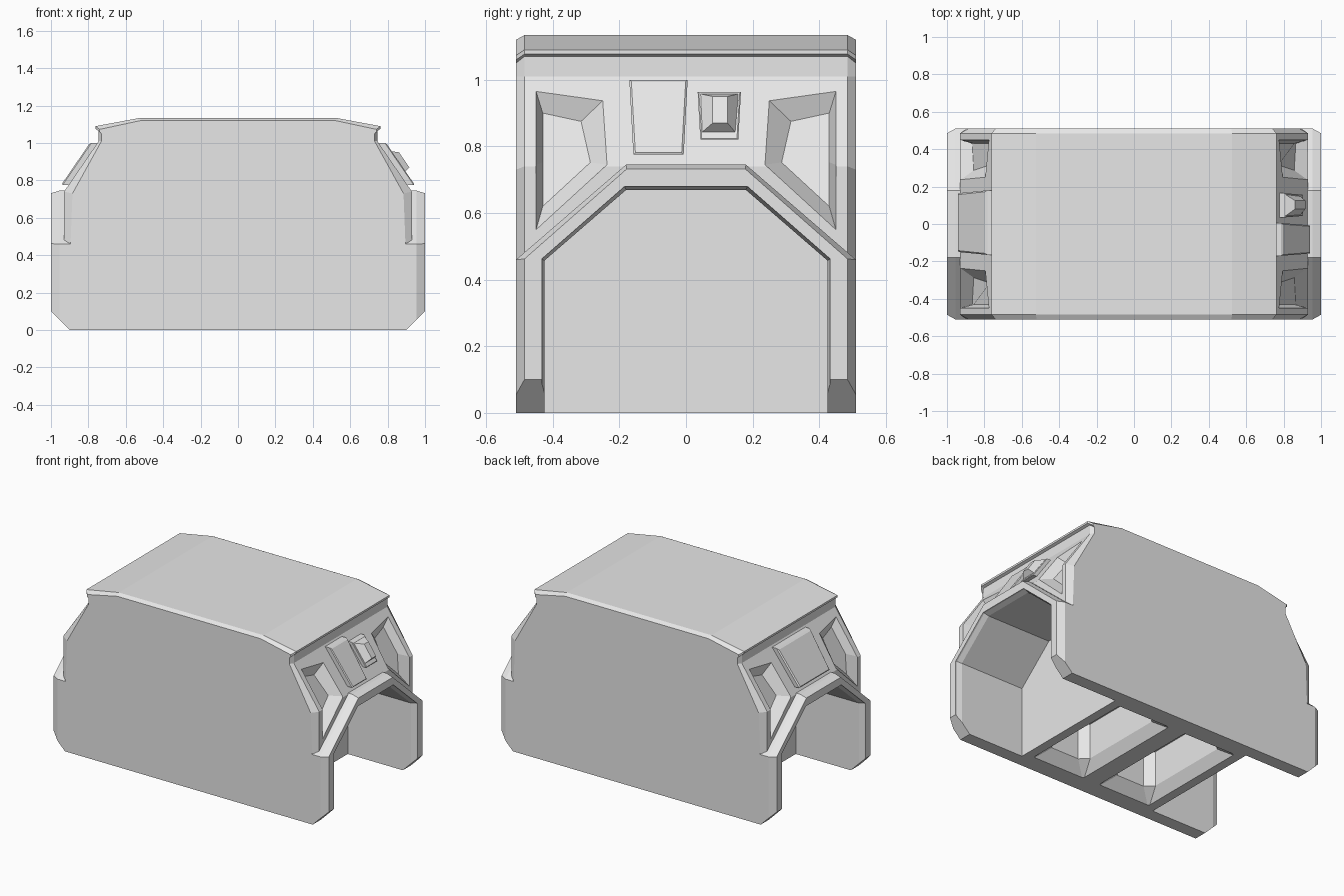
import bpy, bmesh

if "Cube" in bpy.data.objects:
    bpy.data.objects.remove(bpy.data.objects["Cube"])

grey = bpy.data.materials.new("light_grey")
grey.use_nodes = True
grey.diffuse_color = (0.8, 0.8, 0.8, 1)
grey.node_tree.nodes["Principled BSDF"].inputs["Base Color"].default_value = (0.8, 0.8, 0.8, 1)


def loft(name, rings):
    """Closed solid through rings of equal point count."""
    bm = bmesh.new()
    loops = [[bm.verts.new(p) for p in ring] for ring in rings]
    bm.faces.new(loops[0])
    bm.faces.new(loops[-1])
    n = len(loops[0])
    for a, b in zip(loops, loops[1:]):
        for i in range(n):
            j = (i + 1) % n
            bm.faces.new((a[i], a[j], b[j], b[i]))
    bmesh.ops.recalc_face_normals(bm, faces=bm.faces)
    mesh = bpy.data.meshes.new(name)
    bm.to_mesh(mesh)
    bm.free()
    mesh.materials.append(grey)
    obj = bpy.data.objects.new(name, mesh)
    bpy.context.collection.objects.link(obj)
    return obj


def combine(target, tool, operation):
    """Apply a boolean and drop the tool."""
    mod = target.modifiers.new(operation, 'BOOLEAN')
    mod.operation, mod.solver, mod.object = operation, 'EXACT', tool
    bpy.context.view_layer.update()
    mesh = bpy.data.meshes.new_from_object(
        target.evaluated_get(bpy.context.evaluated_depsgraph_get()))
    target.modifiers.clear()
    target.data = mesh
    bpy.data.objects.remove(tool)


def mirrored(half):
    return half + [(-a, z) for a, z in reversed(half)]


def wall(z):
    """Half width of the side wall at a height."""
    return 0.93 - max(0, z - 0.74) * 0.185 / 0.27


def side_ring(points, offset, s):
    return [(s * (wall(z) + offset), y, z) for y, z in points]


# Main shell: upper profile run front to back, with chamfered ends
full = mirrored([(0.88, 0), (0.93, 0.1), (0.93, 0.47), (0.93, 0.74), (0.745, 1.01),
                 (0.745, 1.07), (0.762, 1.077), (0.762, 1.09), (0.525, 1.134)])
end = mirrored([(0.86, 0), (0.895, 0.1), (0.895, 0.47), (0.885, 0.73), (0.73, 1.01),
                (0.73, 1.05), (0.74, 1.06), (0.74, 1.073), (0.52, 1.12)])
shell = loft("shell", [[(x, y, z) for x, z in prof] for prof, y in
                       ((end, -0.51), (full, -0.485), (full, 0.485), (end, 0.51))])

# Doorway surrounds standing proud of each side
outer = mirrored([(0.51, 0), (0.51, 0.46), (0.18, 0.745)])
inner = mirrored([(0.485, 0), (0.485, 0.462), (0.178, 0.732)])
step = mirrored([(0.505, 0), (0.505, 0.461), (0.18, 0.743)])
surround = loft("surround", [[(x, y, z) for y, z in prof] for prof, x in
                             ((inner, -1), (outer, -0.955), (outer, 0.955), (inner, 1))])
combine(shell, surround, 'UNION')

# Doorway hollows, sloped feet and corner windows on both sides
door_wide = mirrored([(0.433, -0.2), (0.433, 0.462), (0.184, 0.68)])
door = mirrored([(0.425, -0.2), (0.425, 0.457), (0.18, 0.669)])
window_rim = [(0.45, 0.965), (0.25, 0.937), (0.237, 0.745), (0.45, 0.55), (0.45, 0.745)]
window_floor = [(0.43, 0.9), (0.315, 0.875), (0.287, 0.752), (0.43, 0.62), (0.43, 0.752)]
for s in (-1, 1):
    hollow = loft("doorway", [[(s * x, y, z) for y, z in prof] for prof, x in
                              ((door_wide, 1.2), (door_wide, 0.99), (door, 0.96), (door, 0.5))])
    combine(shell, hollow, 'DIFFERENCE')
    foot = loft("foot_slope", [[(s * 0.8, y, -0.1), (s * 1.1, y, 0.2), (s * 1.1, y, -0.1)]
                               for y in (-0.7, 0.7)])
    combine(shell, foot, 'DIFFERENCE')
    for t in (-1, 1):
        rim = [(t * y, z) for y, z in window_rim]
        floor = [(t * y, z) for y, z in window_floor]
        window = loft("window", [side_ring(rim, 0.15, s), side_ring(rim, 0, s),
                                 side_ring(floor, -0.065, s)])
        combine(shell, window, 'DIFFERENCE')


# Two stepped recesses underneath
def octagon(cx, hx, hy, cut, z):
    return [(cx + x, y, z) for x, y in (
        (hx, hy - cut), (hx - cut, hy), (cut - hx, hy), (-hx, hy - cut),
        (-hx, cut - hy), (cut - hx, -hy), (hx - cut, -hy), (hx, cut - hy))]


for s in (-1, 1):
    cx = s * 0.25
    recess = loft("underside_recess", [
        octagon(cx, 0.19, 0.39, 0.01, -0.1), octagon(cx, 0.19, 0.39, 0.01, 0),
        octagon(cx, 0.15, 0.33, 0.05, 0.07), octagon(cx, 0.15, 0.33, 0.05, 0.3)])
    combine(shell, recess, 'DIFFERENCE')


# Raised panels on the sloping sides
def panel(name, s, y0, y1, z0, z1, height, rim, taper):
    def quad(inset, narrow):
        return [(y0 + inset, z1 - inset), (y1 - inset, z1 - inset),
                (y1 - inset - narrow, z0 + inset), (y0 + inset + narrow, z0 + inset)]
    return loft(name, [side_ring(quad(0, taper), -0.02, s),
                       side_ring(quad(0, taper), height - rim, s),
                       side_ring(quad(rim, taper), height, s)])


panel("wide_panel", -1, -0.165, 0.18, 0.775, 1.0, 0.04, 0.008, 0.015)
panel("narrow_panel", 1, -0.17, 0.005, 0.775, 1.0, 0.04, 0.006, 0.012)
panel("sensor_base", 1, 0.035, 0.165, 0.82, 0.963, 0.03, 0.004, 0.008)

# Tapered sensor block on its base
loft("sensor_block", [
    side_ring([(0.04, 0.958), (0.16, 0.958), (0.15, 0.84), (0.045, 0.84)], 0.025, 1),
    side_ring([(0.08, 0.95), (0.125, 0.95), (0.125, 0.87), (0.08, 0.87)], 0.075, 1)])
